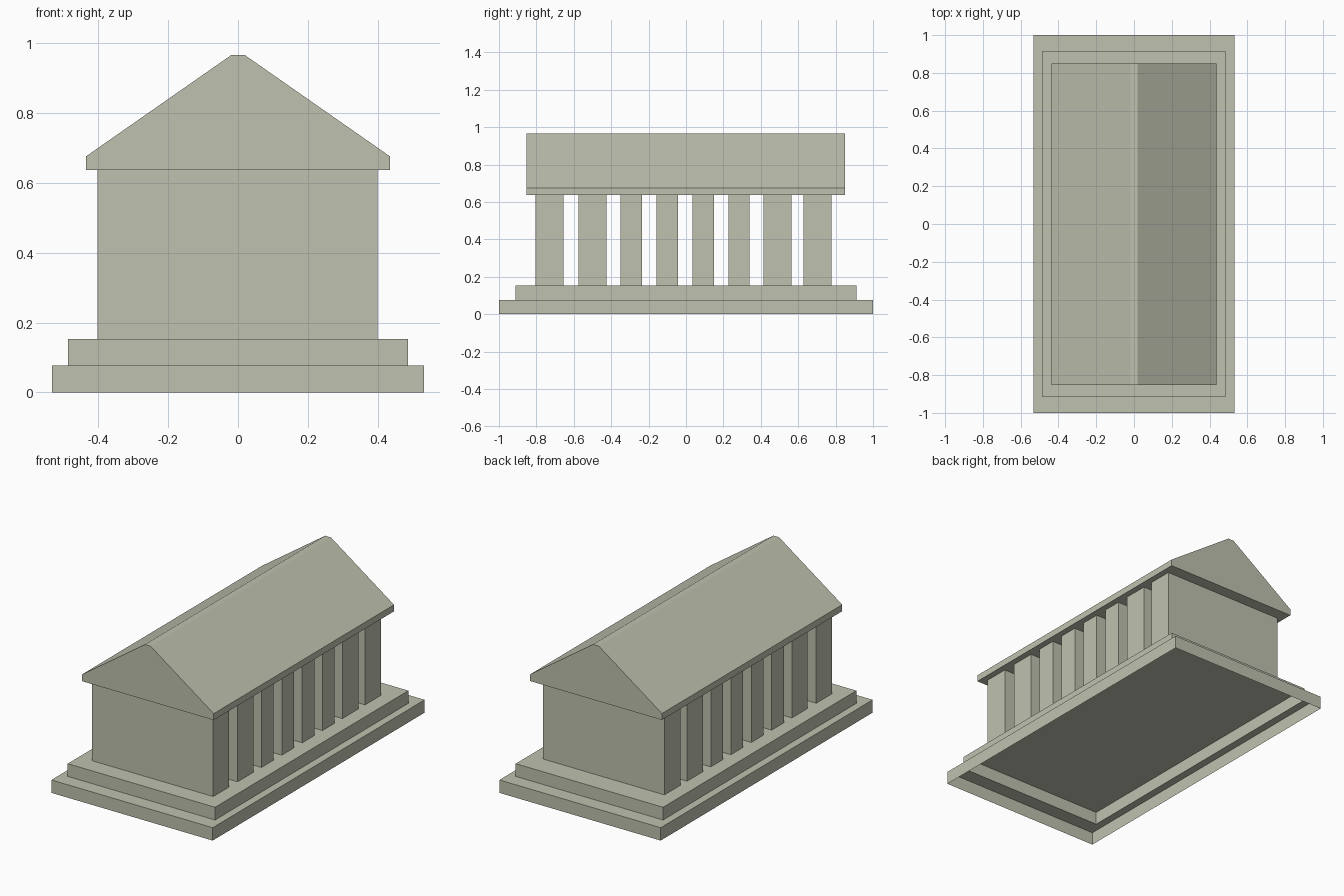
import bpy
import bmesh

if "Cube" in bpy.data.objects:
    bpy.data.objects.remove(bpy.data.objects["Cube"], do_unlink=True)

# Single weathered stone colour
stone = bpy.data.materials.new("pale_stone")
stone.use_nodes = True
STONE = (0.52, 0.54, 0.43, 1)
stone.diffuse_color = STONE
stone.node_tree.nodes["Principled BSDF"].inputs["Base Color"].default_value = STONE


def finish(name, bm):
    mesh = bpy.data.meshes.new(name)
    bm.to_mesh(mesh)
    bm.free()
    mesh.materials.append(stone)
    obj = bpy.data.objects.new(name, mesh)
    bpy.context.collection.objects.link(obj)
    return obj


def box(name, x0, x1, y0, y1, z0, z1):
    bm = bmesh.new()
    bmesh.ops.create_cube(bm, size=1)
    bmesh.ops.scale(bm, vec=(x1 - x0, y1 - y0, z1 - z0), verts=bm.verts)
    bmesh.ops.translate(bm, vec=((x0 + x1) / 2, (y0 + y1) / 2, (z0 + z1) / 2), verts=bm.verts)
    return finish(name, bm)


# Stepped base: a hollow skin, open underneath
LOW, MID = 0.077, 0.153
bm = bmesh.new()
rings = []
for hx, hy, z in [(0.533, 1, 0), (0.533, 1, LOW), (0.487, 0.912, LOW), (0.487, 0.912, MID)]:
    corners = [(-hx, -hy), (hx, -hy), (hx, hy), (-hx, hy)]
    rings.append([bm.verts.new((x, y, z)) for x, y in corners])
for lower, upper in zip(rings, rings[1:]):
    for i in range(4):
        j = (i + 1) % 4
        bm.faces.new((lower[i], lower[j], upper[j], upper[i]))
bm.faces.new(rings[-1])
finish("stepped_base", bm)

# Cross walls with open gaps between them
EAVE = 0.637
spans = [(-0.805, -0.655), (-0.575, -0.425), (-0.35, -0.235), (-0.158, -0.042),
         (0.035, 0.15), (0.227, 0.34), (0.414, 0.564), (0.628, 0.778)]
for n, (y0, y1) in enumerate(spans, 1):
    box(f"cross_wall_{n}", -0.402, 0.4, y0, y1, MID, EAVE)

# Gabled roof: half profile mirrored, then extruded along y
half = [(0.436, EAVE), (0.436, 0.676), (0.019, 0.967)]
profile = half + [(-x, z) for x, z in reversed(half)]
bm = bmesh.new()
gable = bm.faces.new([bm.verts.new((x, -0.852, z)) for x, z in profile])
extruded = bmesh.ops.extrude_face_region(bm, geom=[gable], use_keep_orig=True)["geom"]
bmesh.ops.translate(bm, vec=(0, 1.702, 0),
                    verts=[v for v in extruded if isinstance(v, bmesh.types.BMVert)])
bmesh.ops.recalc_face_normals(bm, faces=bm.faces)
finish("gabled_roof", bm)
